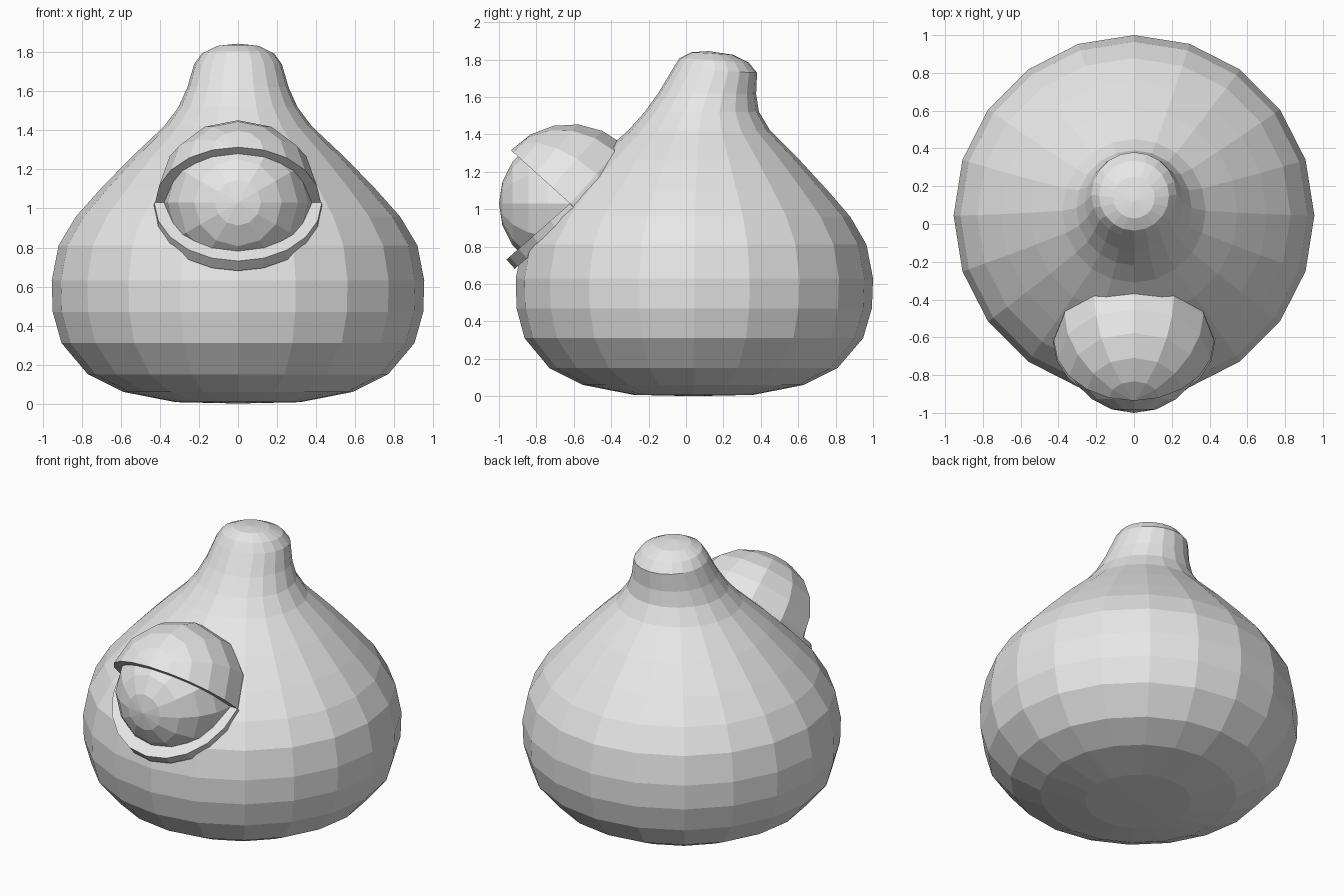
import bpy, bmesh, math
from mathutils import Vector

if "Cube" in bpy.data.objects:
    bpy.data.objects.remove(bpy.data.objects["Cube"])

grey = bpy.data.materials.new("plain grey")
grey.diffuse_color = (0.8, 0.8, 0.8, 1)
grey.use_nodes = True
grey.node_tree.nodes["Principled BSDF"].inputs["Base Color"].default_value = grey.diffuse_color


def finish(name, bm):
    bmesh.ops.recalc_face_normals(bm, faces=bm.faces)
    me = bpy.data.meshes.new(name)
    bm.to_mesh(me)
    bm.free()
    me.materials.append(grey)
    ob = bpy.data.objects.new(name, me)
    bpy.context.collection.objects.link(ob)
    return ob


# Body: 20-sided rings (z, radius, y centre, tilt) leaning back at the neck
RINGS = [
    (0.007, 0.32, 0.04, 0), (0.06, 0.59, 0.04, 0), (0.15, 0.77, 0.04, 0),
    (0.31, 0.905, 0.042, 0), (0.47, 0.95, 0.044, 0), (0.63, 0.955, 0.045, 0),
    (0.81, 0.92, 0.045, 0), (0.96, 0.83, 0.048, 0), (1.10, 0.705, 0.052, 0),
    (1.26, 0.55, 0.06, 0), (1.42, 0.38, 0.07, 0), (1.52, 0.305, 0.085, 0),
    (1.62, 0.26, 0.115, -0.02), (1.74, 0.225, 0.155, -0.05),
    (1.795, 0.185, 0.15, -0.06), (1.832, 0.11, 0.14, -0.06),
]
N = 20
bm = bmesh.new()
loops = []
for z, r, cy, tilt in RINGS:
    loop = []
    for i in range(N):
        a = math.pi / 2 + i * math.tau / N
        y = r * math.sin(a)
        loop.append(bm.verts.new((r * math.cos(a), cy + y, z + tilt * y)))
    loops.append(loop)
for lo, hi in zip(loops, loops[1:]):
    for i in range(N):
        j = (i + 1) % N
        bm.faces.new((lo[i], lo[j], hi[j], hi[i]))
for loop, tip in ((loops[0], (0, 0.04, 0)), (loops[-1], (0, 0.12, 1.845))):
    t = bm.verts.new(tip)
    for i in range(N):
        bm.faces.new((loop[i], loop[(i + 1) % N], t))
finish("body", bm)

CENTRE = Vector((0, -0.62, 1.03))


def ball(radius, pitch):
    """Sphere with its pole facing the front, pitched upward."""
    b = bmesh.new()
    bmesh.ops.create_uvsphere(b, u_segments=12, v_segments=10, radius=radius)
    p = math.radians(pitch)
    axis = Vector((0, -math.cos(p), math.sin(p)))
    up = Vector((0, math.sin(p), math.cos(p)))
    for v in b.verts:
        x, y, z = v.co
        # a meridian lies along the up direction
        v.co = CENTRE + Vector((y, 0, 0)) + up * x + axis * z
    return b, up


# Eyeball
bm, _ = ball(0.38, 0)
finish("eyeball", bm)

# Upper eyelid: half sphere cut on a tilted plane, closed by a flat face
bm, up = ball(0.425, 42)
bmesh.ops.bisect_plane(bm, geom=bm.verts[:] + bm.edges[:] + bm.faces[:], dist=1e-4,
                       plane_co=CENTRE, plane_no=up, clear_inner=True)
bmesh.ops.holes_fill(bm, edges=[e for e in bm.edges if e.is_boundary], sides=0)
finish("upper_eyelid", bm)

# Lower eyelid: thin half disc tucked under the eyeball
bm = bmesh.new()
down = Vector((0, -0.75, -0.66)).normalized()
depth = Vector((0, 0.66, -0.75)).normalized() * 0.067
top, bottom = [], []
for i in range(11):
    a = math.pi * i / 10
    p = CENTRE + Vector((0.43 * math.cos(a), 0, 0)) + down * 0.453 * math.sin(a)
    top.append(bm.verts.new(p))
    bottom.append(bm.verts.new(p + depth))
bm.faces.new(top)
bm.faces.new(bottom)
for i in range(11):
    j = (i + 1) % 11
    bm.faces.new((top[i], top[j], bottom[j], bottom[i]))
finish("lower_eyelid", bm)
